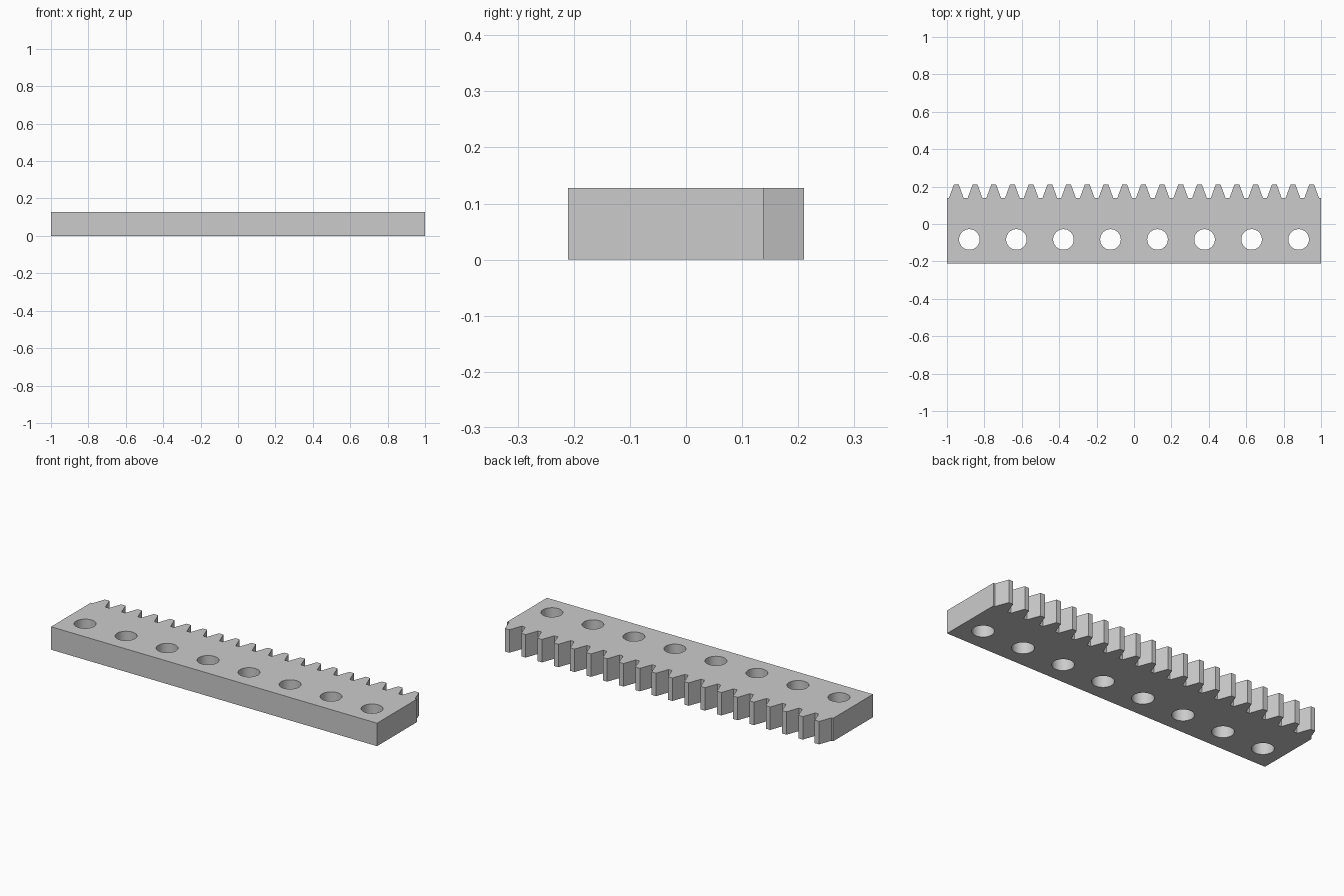
import bpy
import bmesh
import math
from mathutils import Vector

if "Cube" in bpy.data.objects:
    bpy.data.objects.remove(bpy.data.objects["Cube"], do_unlink=True)

# Rack proportions, all derived from the tooth pitch
TEETH = 20
PITCH = 2.0 / TEETH
MODULE = PITCH / math.pi
HEIGHT = 4 * MODULE
BACK = 0.21
FRONT = -BACK
ROOT = BACK - 2.25 * MODULE
SLOPE = math.tan(math.radians(20))
TIP_HALF = PITCH / 4 - MODULE * SLOPE
ROOT_HALF = PITCH / 4 + 1.25 * MODULE * SLOPE

# Bolt holes
HOLES = 8
HOLE_GAP = 0.2515
HOLE_RADIUS = 0.055
HOLE_Y = FRONT + 4 * MODULE
SEGMENTS = 64


def add_loop(bm, points):
    """Add a closed outline of edges on the ground plane."""
    verts = [bm.verts.new((x, y, 0)) for x, y in points]
    return [bm.edges.new((v, verts[(i + 1) % len(verts)]))
            for i, v in enumerate(verts)]


def circle(cx, cy, radius):
    steps = [2 * math.pi * i / SEGMENTS for i in range(SEGMENTS)]
    return [(cx + radius * math.cos(a), cy + radius * math.sin(a)) for a in steps]


# Toothed outline
outline = [(1, ROOT), (1, FRONT), (-1, FRONT), (-1, ROOT)]
for i in range(TEETH):
    cx = -1 + (i + 0.5) * PITCH
    outline += [(cx - ROOT_HALF, ROOT), (cx - TIP_HALF, BACK),
                (cx + TIP_HALF, BACK), (cx + ROOT_HALF, ROOT)]

bm = bmesh.new()
edges = add_loop(bm, outline)
for i in range(HOLES):
    edges += add_loop(bm, circle((i - (HOLES - 1) / 2) * HOLE_GAP, HOLE_Y, HOLE_RADIUS))

# Fill around the holes and extrude to a solid bar
bmesh.ops.triangle_fill(bm, edges=edges, use_beauty=True)
result = bmesh.ops.extrude_face_region(bm, geom=bm.faces[:], use_keep_orig=True)
top = [g for g in result["geom"] if isinstance(g, bmesh.types.BMVert)]
bmesh.ops.translate(bm, verts=top, vec=Vector((0, 0, HEIGHT)))
bmesh.ops.recalc_face_normals(bm, faces=bm.faces[:])

mesh = bpy.data.meshes.new("gear_rack")
bm.to_mesh(mesh)
bm.free()
rack = bpy.data.objects.new("gear_rack", mesh)
bpy.context.collection.objects.link(rack)

# Plain grey metal
grey = bpy.data.materials.new("grey_metal")
grey.use_nodes = True
colour = (0.6, 0.6, 0.6, 1)
grey.diffuse_color = colour
grey.node_tree.nodes["Principled BSDF"].inputs["Base Color"].default_value = colour
mesh.materials.append(grey)

# Round hole walls, crisp teeth
bpy.ops.object.select_all(action="DESELECT")
rack.select_set(True)
bpy.context.view_layer.objects.active = rack
bpy.ops.object.shade_smooth_by_angle(angle=math.radians(15))
